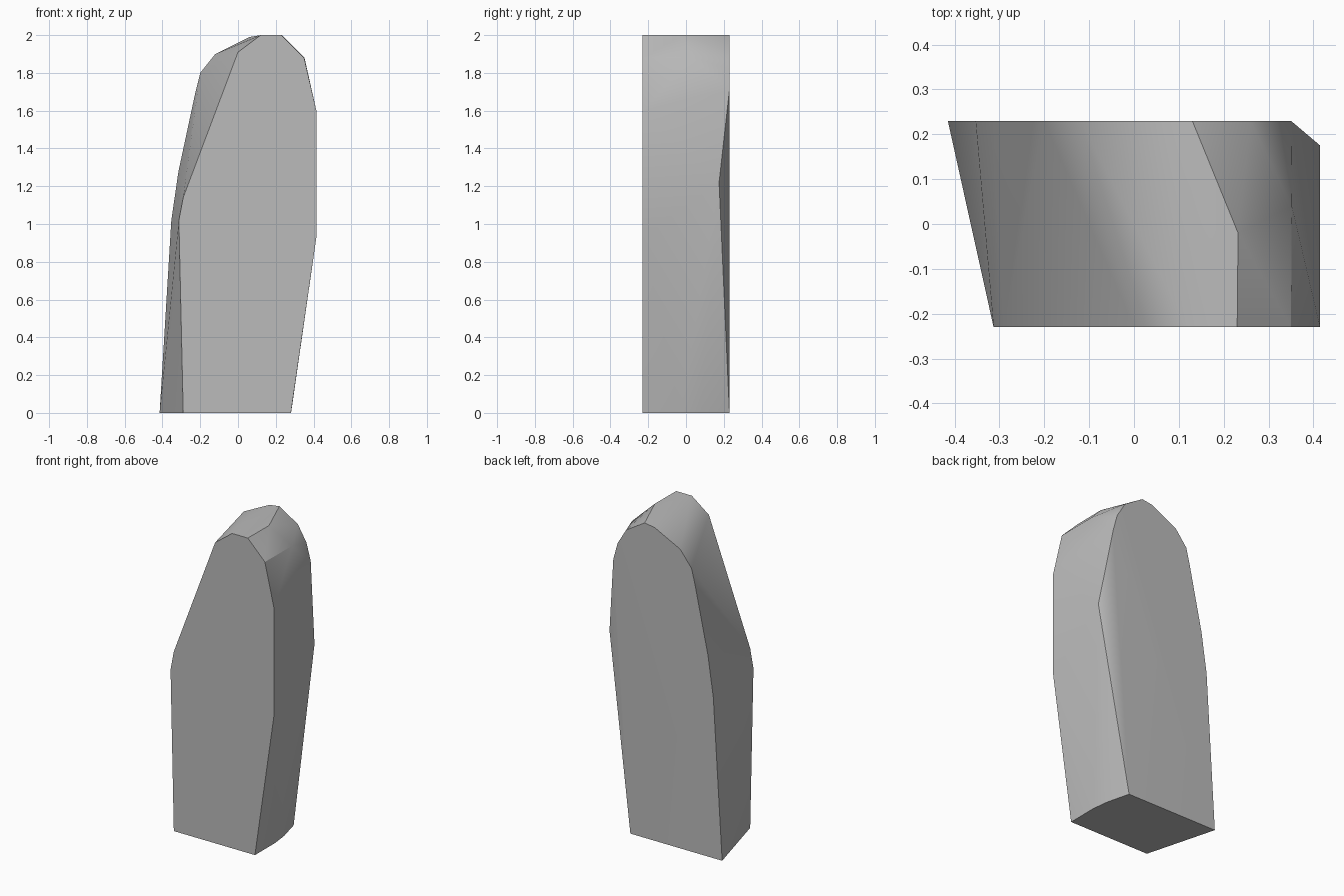
import bpy
import bmesh
from math import radians

cube = bpy.data.objects.get("Cube")
if cube:
    bpy.data.objects.remove(cube)

# Plain stone grey
stone = bpy.data.materials.new("stone grey")
stone.use_nodes = True
grey = (0.5, 0.5, 0.5, 1)
stone.diffuse_color = grey
stone.node_tree.nodes["Principled BSDF"].inputs["Base Color"].default_value = grey

DEPTH = 0.23

# Front and back outlines as (x, z)
front = [(-.29, 0), (.28, 0), (.415, .93), (.415, 1.6), (.35, 1.88),
         (.23, 2), (.12, 2), (0, 1.91), (-.29, 1.14), (-.313, 1.02)]
back = [(-.415, 0), (.23, 0), (.35, 1.71), (.32, 1.82), (.26, 1.92), (.13, 2),
        (.06, 1.99), (-.12, 1.9), (-.2, 1.8), (-.225, 1.7), (-.315, 1.28), (-.353, 1.02)]

# Corners between the two faces: top ridge, shoulder, side bulge, curved base
between = [(.232, -.02, 2), (.352, .04, 1.88), (.415, .175, 1.22),
           (.281, -.03, 0), (.268, .08, 0)]

# Faceted block wrapped around the outlines
bm = bmesh.new()
for x, z in front:
    bm.verts.new((x, -DEPTH, z))
for x, z in back:
    bm.verts.new((x, DEPTH, z))
for corner in between:
    bm.verts.new(corner)
bmesh.ops.convex_hull(bm, input=bm.verts[:])
bmesh.ops.dissolve_limit(bm, angle_limit=radians(0.5), verts=bm.verts[:], edges=bm.edges[:])
bmesh.ops.recalc_face_normals(bm, faces=bm.faces[:])

mesh = bpy.data.meshes.new("stone_block")
bm.to_mesh(mesh)
bm.free()
mesh.materials.append(stone)
block = bpy.data.objects.new("stone_block", mesh)
bpy.context.collection.objects.link(block)

# Soft facets with sharp main edges
bpy.context.view_layer.objects.active = block
block.select_set(True)
bpy.ops.object.shade_smooth_by_angle(angle=radians(30))
